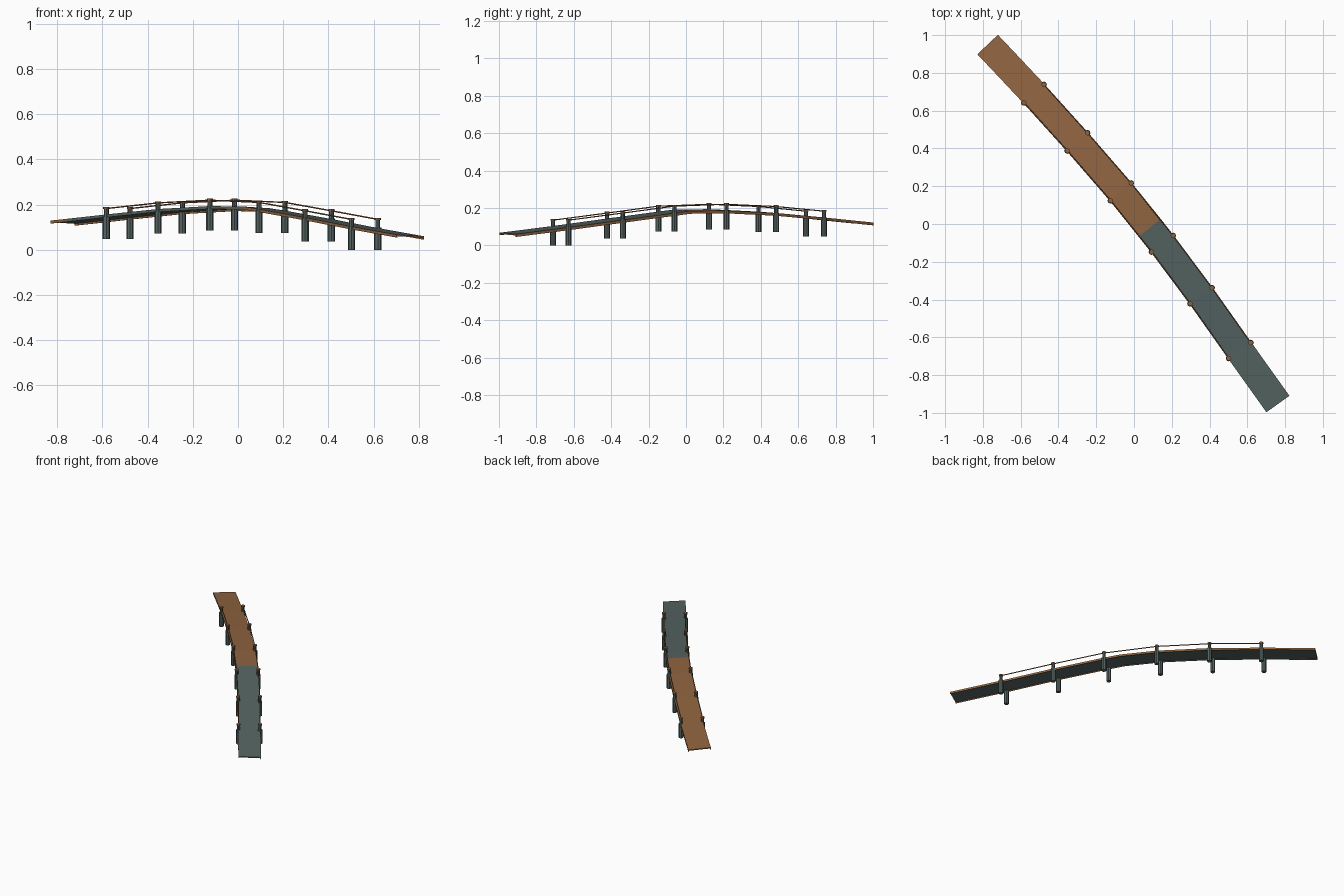
import bpy
import bmesh
from mathutils import Vector

cube = bpy.data.objects.get("Cube")
if cube:
    bpy.data.objects.remove(cube, do_unlink=True)


def material(name, rgb):
    m = bpy.data.materials.new(name)
    m.use_nodes = True
    m.diffuse_color = (*rgb, 1)
    m.node_tree.nodes["Principled BSDF"].inputs["Base Color"].default_value = (*rgb, 1)
    return m


brown = material("brown wood", (0.28, 0.127, 0.051))
slate = material("slate", (0.092, 0.13, 0.124))

# Centre line of the walkway; the surface changes colour at point SPLIT
path = [Vector(p) for p in (
    (-0.775, 0.95, 0.126), (-0.70, 0.871, 0.134), (-0.53, 0.69, 0.153),
    (-0.30, 0.435, 0.177), (-0.07, 0.17, 0.19), (0.083, -0.02, 0.188),
    (0.15, -0.105, 0.177), (0.355, -0.38, 0.14), (0.56, -0.67, 0.1),
    (0.762, -0.953, 0.064))]
SPLIT = 5
HALF = 0.074
ROLL = 0.05  # the left edge lies a little lower than the right
UP = Vector((0, 0, 1))


def side_vector(i):
    d = path[min(i + 1, len(path) - 1)] - path[max(i - 1, 0)]
    return Vector((-d.y, d.x, 0)).normalized()


def finish(bm, name, mats):
    bmesh.ops.recalc_face_normals(bm, faces=bm.faces)
    me = bpy.data.meshes.new(name)
    bm.to_mesh(me)
    bm.free()
    for m in mats:
        me.materials.append(m)
    ob = bpy.data.objects.new(name, me)
    bpy.context.collection.objects.link(ob)
    return ob


def strip(name, inner, outer, top, bottom, rule):
    """Sweep a rectangle along the path, colouring faces by rule."""
    bm = bmesh.new()
    rings = []
    for i, p in enumerate(path):
        s = side_vector(i) - UP * ROLL
        rings.append([bm.verts.new(p + s * a + UP * h) for a, h in
                      ((inner, top), (outer, top), (outer, bottom), (inner, bottom))])
    for i in range(len(rings) - 1):
        for k in range(4):
            n = (k + 1) % 4
            f = bm.faces.new((rings[i][k], rings[i][n], rings[i + 1][n], rings[i + 1][k]))
            f.material_index = rule(i, k)
    bm.faces.new(rings[0])
    bm.faces.new(rings[-1])
    return finish(bm, name, (brown, slate))


# Walkway: brown then slate on top, slate underneath
strip("walkway", -HALF, HALF, 0, -0.007,
      lambda i, k: 1 if k == 2 or (k == 0 and i >= SPLIT) else 0)

# Edge boards: the right one is slate between its brown tip and the colour change
strip("left_edge_board", HALF - 0.004, HALF + 0.001, -0.001, -0.015, lambda i, k: 0)
strip("right_edge_board", -HALF + 0.004, -HALF - 0.001, -0.001, -0.013,
      lambda i, k: 1 if k and 1 <= i < SPLIT else 0)


def cylinder(name, base, radius, height, mat):
    bm = bmesh.new()
    bmesh.ops.create_cone(bm, cap_ends=True, segments=8, radius1=radius,
                          radius2=radius, depth=height)
    bmesh.ops.translate(bm, verts=bm.verts, vec=base + UP * height / 2)
    return finish(bm, name, (mat,))


# Posts with wide feet, slimmer uppers and brown caps, joined by a hand rope
post_tops = {2: 0.19, 3: 0.215, 4: 0.227, 6: 0.217, 7: 0.18, 8: 0.142}
for label, s in (("left", 1), ("right", -1)):
    rope_points = []
    for number, (i, top) in enumerate(post_tops.items(), 1):
        spot = path[i] + side_vector(i) * s * 0.0715
        foot = Vector((spot.x, spot.y, top - 0.142))
        tag = f"{label}_post_{number}"
        cylinder(tag + "_foot", foot, 0.016, 0.1, slate)
        cylinder(tag + "_upper", foot + UP * 0.1, 0.011, 0.033, slate)
        cylinder(tag + "_cap", foot + UP * 0.132, 0.0135, 0.01, brown)
        rope_points.append(foot + UP * 0.135)
    cu = bpy.data.curves.new(label + "_hand_rope", "CURVE")
    cu.dimensions = "3D"
    cu.bevel_depth = 0.0033
    cu.bevel_resolution = 1
    sp = cu.splines.new("POLY")
    sp.points.add(len(rope_points) - 1)
    for pt, co in zip(sp.points, rope_points):
        pt.co = (*co, 1)
    cu.materials.append(brown)
    bpy.context.collection.objects.link(bpy.data.objects.new(label + "_hand_rope", cu))
